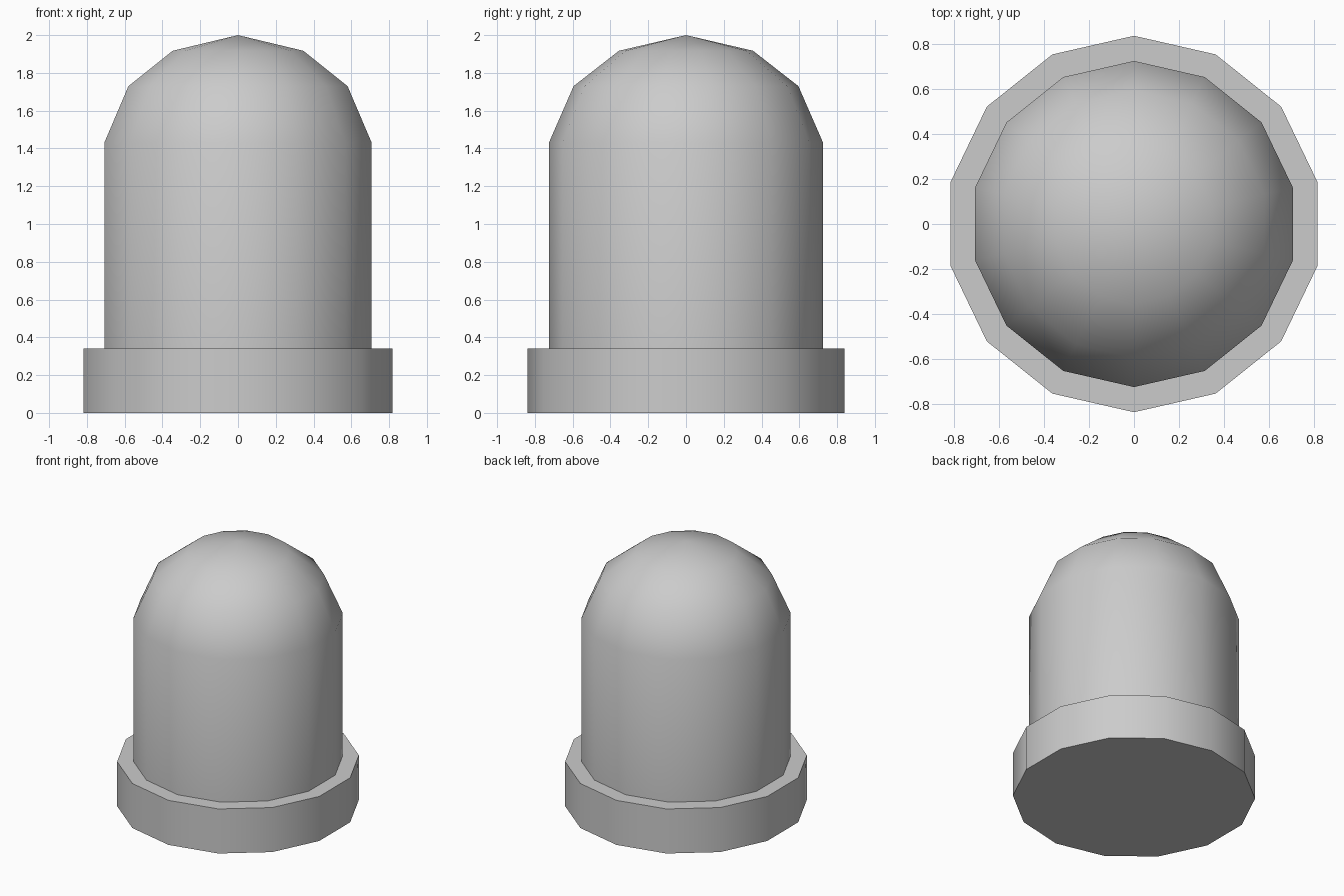
import bpy, bmesh, math

if "Cube" in bpy.data.objects:
    bpy.data.objects.remove(bpy.data.objects["Cube"])

SIDES = 14


def lathe(name, profile):
    """Revolve (radius, z) points, bottom to top, into a 14-sided solid."""
    bm = bmesh.new()
    rings = []
    for r, z in profile:
        if r == 0:
            rings.append([bm.verts.new((0, 0, z))] * SIDES)
        else:
            angles = [math.pi / 2 + 2 * math.pi * i / SIDES for i in range(SIDES)]
            rings.append([bm.verts.new((r * math.cos(a), r * math.sin(a), z)) for a in angles])
    for low, high in zip(rings, rings[1:]):
        for i in range(SIDES):
            j = (i + 1) % SIDES
            bm.faces.new(dict.fromkeys((low[i], low[j], high[j], high[i])))
    mesh = bpy.data.meshes.new(name)
    bm.to_mesh(mesh)
    bm.free()
    obj = bpy.data.objects.new(name, mesh)
    bpy.context.collection.objects.link(obj)
    bpy.ops.object.select_all(action='DESELECT')
    obj.select_set(True)
    bpy.context.view_layer.objects.active = obj
    bpy.ops.object.shade_smooth_by_angle(angle=math.radians(40))
    return obj


# Wide foot with closed underside and a ledge around the body
lathe("base_flange", [(0, 0), (0.838, 0), (0.838, 0.34), (0.726, 0.34)])

# Straight body with a faceted dome on top
lathe("domed_body", [(0.726, 0.34), (0.726, 1.43), (0.595, 1.73), (0.355, 1.917), (0, 2.0)])
